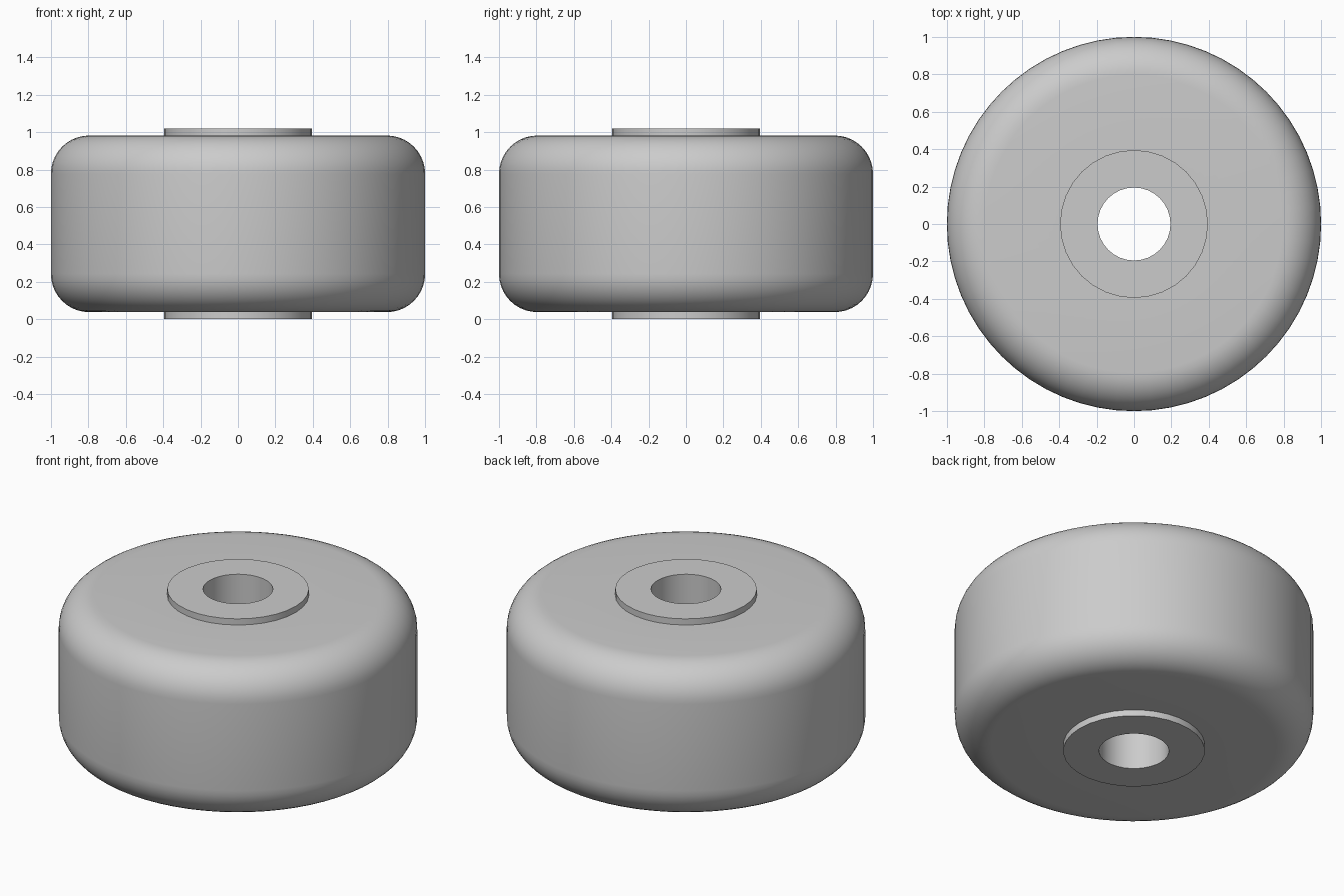
import bpy, bmesh, math

cube = bpy.data.objects.get("Cube")
if cube:
    bpy.data.objects.remove(cube, do_unlink=True)

HEIGHT = 1.02       # overall hub length
INSET = 0.038       # how far the hub stands out of each face
ROUND = 0.205       # shoulder radius
HUB_R, BORE_R = 0.395, 0.195

grey = bpy.data.materials.new("plain_grey")
grey.use_nodes = True
colour = (0.6, 0.6, 0.6, 1)
grey.diffuse_color = colour
grey.node_tree.nodes["Principled BSDF"].inputs["Base Color"].default_value = colour


def revolve(name, profile, sides):
    """Spin a closed (radius, z) profile around the z axis."""
    bm = bmesh.new()
    rings = []
    for i in range(sides):
        a = 2 * math.pi * i / sides
        rings.append([bm.verts.new((r * math.cos(a), r * math.sin(a), z)) for r, z in profile])
    n = len(profile)
    for i in range(sides):
        a, b = rings[i], rings[(i + 1) % sides]
        for j in range(n):
            k = (j + 1) % n
            bm.faces.new((a[j], b[j], b[k], a[k]))
    bmesh.ops.recalc_face_normals(bm, faces=bm.faces)
    mesh = bpy.data.meshes.new(name)
    bm.to_mesh(mesh)
    bm.free()
    mesh.materials.append(grey)
    obj = bpy.data.objects.new(name, mesh)
    bpy.context.collection.objects.link(obj)
    bpy.ops.object.select_all(action='DESELECT')
    obj.select_set(True)
    bpy.context.view_layer.objects.active = obj
    bpy.ops.object.shade_smooth_by_angle(angle=math.radians(30))
    return obj


# Wheel body: straight tread with rounded shoulders
low, high = INSET, HEIGHT - INSET
arc = [math.radians(90 * i / 10) for i in range(11)]
lower = [(1 - ROUND + ROUND * math.sin(t), low + ROUND - ROUND * math.cos(t)) for t in arc]
upper = [(r, HEIGHT - z) for r, z in reversed(lower)]
body = [(HUB_R - 0.02, low)] + lower + upper + [(HUB_R - 0.02, high)]
revolve("wheel_body", body, 64)

# Hub sleeve with an open bore
revolve("hub_sleeve", [(BORE_R, 0), (HUB_R, 0), (HUB_R, HEIGHT), (BORE_R, HEIGHT)], 32)
